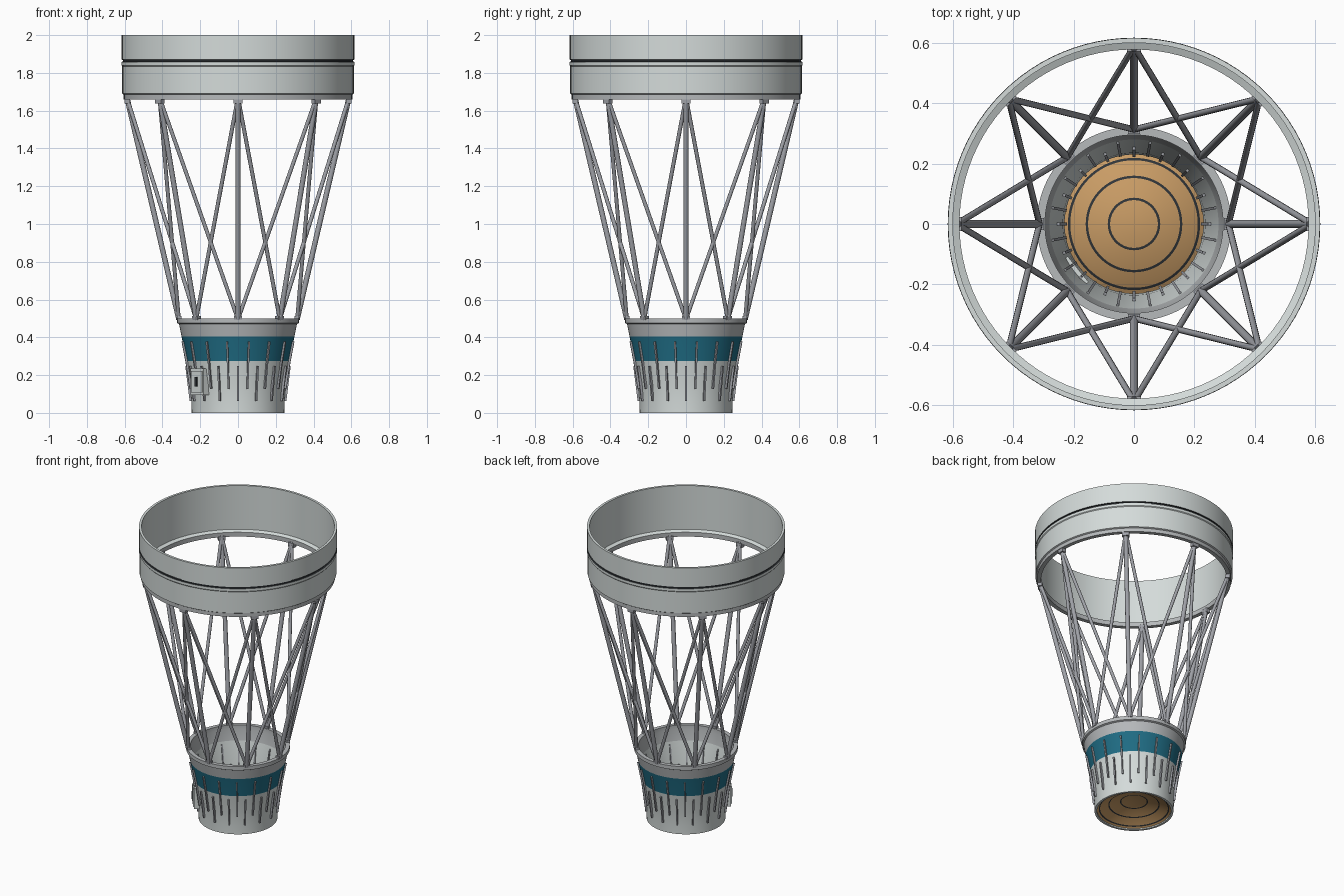
import bpy, bmesh
from math import cos, sin, pi, radians
from mathutils import Vector, Matrix

cube = bpy.data.objects.get("Cube")
if cube:
    bpy.data.objects.remove(cube, do_unlink=True)


def material(name, r, g, b):
    m = bpy.data.materials.new(name)
    m.use_nodes = True
    m.diffuse_color = (r, g, b, 1)
    m.node_tree.nodes["Principled BSDF"].inputs["Base Color"].default_value = (r, g, b, 1)
    return m


pale = material("pale grey", .66, .71, .70)
grey = material("flange grey", .47, .49, .50)
steel = material("strut grey", .35, .36, .39)
teal = material("teal", .014, .15, .23)
tan = material("tan", .58, .33, .13)
dark = material("dark grey", .03, .035, .04)


def finish(name, bm, mats, angle=30):
    bmesh.ops.recalc_face_normals(bm, faces=bm.faces)
    mesh = bpy.data.meshes.new(name)
    bm.to_mesh(mesh)
    bm.free()
    for m in mats:
        mesh.materials.append(m)
    ob = bpy.data.objects.new(name, mesh)
    bpy.context.collection.objects.link(ob)
    bpy.ops.object.select_all(action='DESELECT')
    ob.select_set(True)
    bpy.context.view_layer.objects.active = ob
    bpy.ops.object.shade_smooth_by_angle(angle=radians(angle))
    return ob


def lathe(name, profile, mats, rule=None, closed=True, steps=96):
    """Spin an (r, z) profile round z; rule(r, z) picks the material slot."""
    bm = bmesh.new()
    verts = [bm.verts.new((r, 0, z)) for r, z in profile]
    pairs = list(zip(verts, verts[1:] + verts[:1]))
    edges = [bm.edges.new(p) for p in (pairs if closed else pairs[:-1])]
    bmesh.ops.spin(bm, geom=verts + edges, cent=(0, 0, 0), axis=(0, 0, 1),
                   angle=2 * pi, steps=steps, use_merge=True)
    bmesh.ops.remove_doubles(bm, verts=bm.verts, dist=1e-5)
    if rule:
        for f in bm.faces:
            radius = sum(v.co.xy.length for v in f.verts) / len(f.verts)
            if len(f.verts) == 3:
                radius = 0
            f.material_index = rule(radius, f.calc_center_median().z)
    return finish(name, bm, mats)


def polar(r, a, z):
    return Vector((r * cos(a), r * sin(a), z))


def add_box(bm, centre, size, rot, slot=0):
    mat = Matrix.Translation(centre) @ rot @ Matrix.Diagonal((*size, 1))
    made = bmesh.ops.create_cube(bm, size=1, matrix=mat)
    for f in {f for v in made["verts"] for f in v.link_faces}:
        f.material_index = slot


# Wide upper ring with an inner ledge and a seam round the middle
lathe("upper_ring", [(.578, 1.66), (.605, 1.66), (.605, 1.685), (.613, 1.69),
                     (.613, 1.835), (.617, 1.84), (.617, 1.858), (.609, 1.86),
                     (.609, 1.868), (.616, 1.87), (.616, 2), (.600, 2),
                     (.600, 1.70), (.578, 1.69)],
      [pale, dark, grey],
      lambda r, z: 1 if r > .605 and 1.858 < z < 1.87 else 2 if z < 1.69 else 0)

# Flared base shell with a teal band
outer = [(.245, 0), (.246, .06), (.253, .15), (.265, .22), (.273, .275),
         (.299, .405), (.312, .47), (.322, .475), (.322, .50)]
inner = [(.295, .50), (.295, .47), (.280, .40), (.258, .275), (.248, .20),
         (.236, .12), (.230, .05), (.230, 0)]


def shell_rule(r, z):
    if z > .405:
        return 2
    wall = .273 + (z - .275) * .2
    return 1 if .275 < z and r > wall - .01 else 0


lathe("base_shell", outer + inner, [pale, teal, grey], shell_rule)

# Shallow dome closing the base, with painted dark rings
line_radii = (.083, .156, .215)
radii = [0, .04]
for r in line_radii:
    radii += [r - .004, r + .004]
radii = sorted(radii + [.12, .19, .232])
top = [(r, .085 - .07 * (r / .232) ** 2) for r in radii]
under = [(r, z - .008) for r, z in reversed(top)]
lathe("base_dome", top + under, [tan, dark],
      lambda r, z: int(any(abs(r - q) < .003 for q in line_radii)), closed=False)


# Thin ribs that follow the wall and pass through it
def wall_radius(z):
    for (r0, z0), (r1, z1) in zip(outer, outer[1:]):
        if z0 <= z <= z1:
            return r0 + (r1 - r0) * (z - z0) / (z1 - z0)


def ribs(name, count, offset, z0, z1):
    bm = bmesh.new()
    r0, r1 = wall_radius(z0), wall_radius(z1)
    for i in range(count):
        a = 2 * pi * (i + offset) / count
        p, q = polar(r0, a, z0), polar(r1, a, z1)
        up = (q - p).normalized()
        side = Vector((-sin(a), cos(a), 0))
        rot = Matrix((side.cross(up), side, up)).transposed().to_4x4()
        add_box(bm, (p + q) / 2 - polar(.007, a, 0), (.034, .009, (q - p).length), rot)
    finish(name, bm, [steel])


ribs("band_ribs", 16, .5, .26, .38)
ribs("long_ribs", 16, .5, .13, .26)
ribs("lower_ribs", 16, 0, .065, .25)

# Small hatch with a handle on the front right of the base
bm = bmesh.new()
a = radians(219)
turn = Matrix.Rotation(a, 4, 'Z')
add_box(bm, polar(.258, a, .165), (.04, .11, .14), turn)
add_box(bm, polar(.280, a, .165), (.006, .09, .115), turn)
add_box(bm, polar(.285, a, .165), (.01, .015, .05), turn, 1)
finish("access_hatch", bm, [pale, dark])


# Open truss: one straight and two crossing struts from each upper node
def strut(bm, p, q, radius):
    d = q - p
    mat = Matrix.Translation((p + q) / 2) @ d.to_track_quat('Z', 'Y').to_matrix().to_4x4()
    bmesh.ops.create_cone(bm, cap_ends=True, segments=12, radius1=radius,
                          radius2=radius, depth=d.length, matrix=mat)


straight, crossing, feet = bmesh.new(), bmesh.new(), bmesh.new()
for i in range(8):
    a = i * pi / 4
    head = polar(.588, a, 1.67)
    strut(straight, head, polar(.313, a, .495), .014)
    for s in (-1, 1):
        strut(crossing, head, polar(.313, a + s * pi / 4, .495), .0105)
    # Fittings where the struts meet the rings
    turn = Matrix.Rotation(a, 4, 'Z')
    add_box(feet, polar(.586, a, 1.652), (.028, .045, .03), turn)
    add_box(feet, polar(.311, a, .502), (.026, .04, .02), turn)
finish("straight_struts", straight, [steel], 40)
finish("crossing_struts", crossing, [steel], 40)
finish("strut_fittings", feet, [steel])
